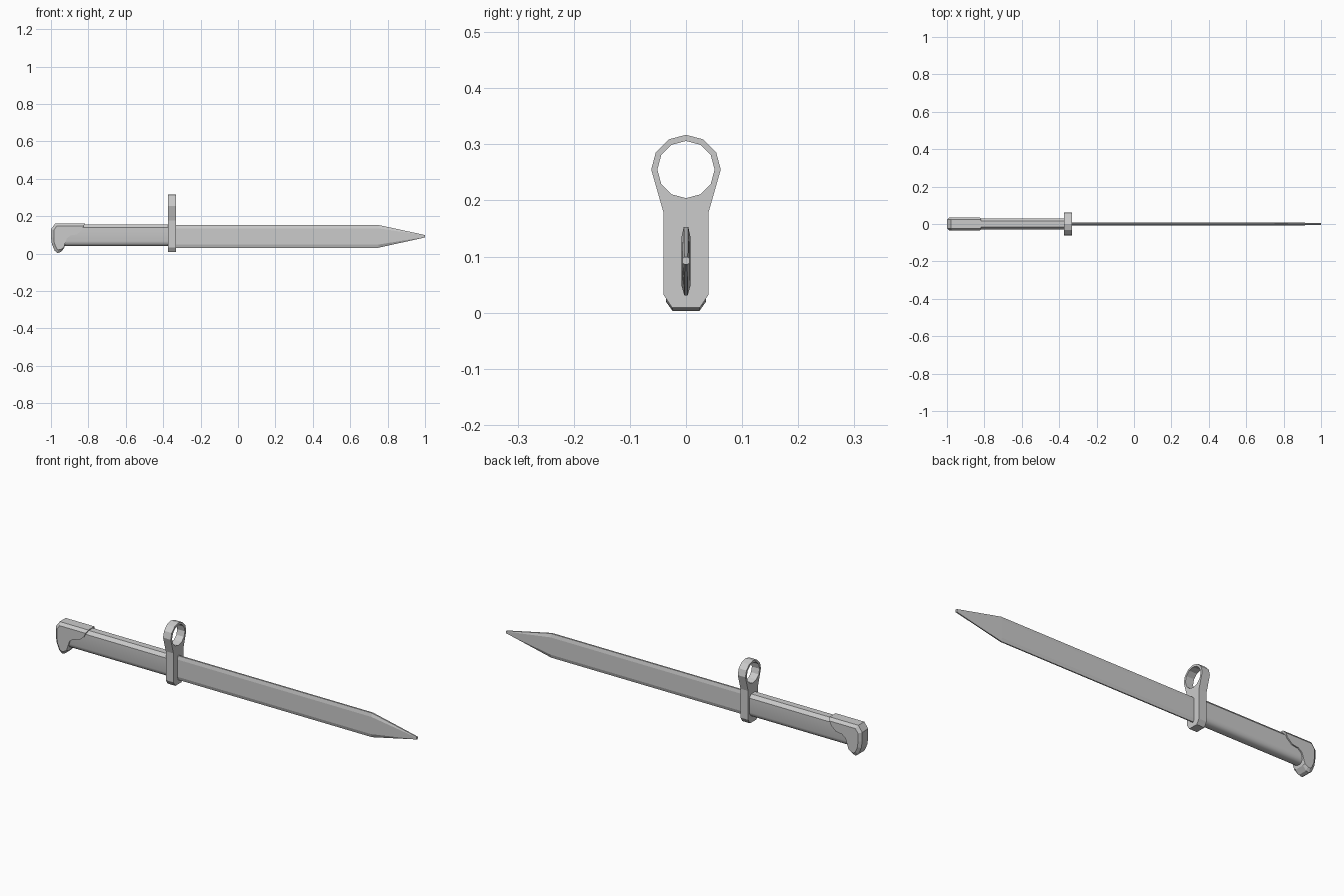
import bpy, bmesh, math

if "Cube" in bpy.data.objects:
    bpy.data.objects.remove(bpy.data.objects["Cube"])


def make_object(name, bm, smooth=False):
    bmesh.ops.recalc_face_normals(bm, faces=bm.faces)
    mesh = bpy.data.meshes.new(name)
    bm.to_mesh(mesh)
    bm.free()
    obj = bpy.data.objects.new(name, mesh)
    bpy.context.collection.objects.link(obj)
    if smooth:
        bpy.context.view_layer.objects.active = obj
        obj.select_set(True)
        bpy.ops.object.shade_smooth_by_angle(angle=math.radians(35))
        obj.select_set(False)
    return obj


def loft(name, rings, smooth=False):
    """Skin a list of equal-length closed rings and cap both ends."""
    bm = bmesh.new()
    loops = [[bm.verts.new(p) for p in ring] for ring in rings]
    n = len(loops[0])
    for a, b in zip(loops, loops[1:]):
        for i in range(n):
            j = (i + 1) % n
            bm.faces.new((a[i], a[j], b[j], b[i]))
    bm.faces.new(loops[0])
    bm.faces.new(loops[-1])
    return make_object(name, bm, smooth)


def section(x, half):
    """Half outline of (y, z) points mirrored across y = 0, placed at x."""
    return [(x, y, z) for y, z in half] + [(x, -y, z) for y, z in reversed(half)]


# Blade: thin bevelled bar tapering to a small blunt point
blade = [(0.004, 0.153), (0.008, 0.135), (0.008, 0.048), (0.003, 0.031)]
tip = [(0.003, 0.099), (0.006, 0.097), (0.006, 0.088), (0.002, 0.086)]
loft("blade", [section(-0.35, blade), section(0.75, blade), section(1.0, tip)])

# Grip: slab with chamfered top and rounded underside
grip = [(0.016, 0.154), (0.030, 0.138), (0.030, 0.066), (0.026, 0.052),
        (0.018, 0.044), (0.008, 0.040)]
loft("grip", [section(-0.96, grip), section(-0.35, grip)], smooth=True)

# Pommel: hooked side profile, outer rim chamfered, notch edges left square
rim = [(-0.978, 0.160), (-0.818, 0.160), (-0.835, 0.125), (-0.862, 0.102),
       (-0.895, 0.097), (-0.915, 0.082), (-0.924, 0.055), (-0.930, 0.028),
       (-0.948, 0.008), (-0.965, 0.003), (-0.980, 0.015), (-0.995, 0.050),
       (-1.0, 0.085), (-1.0, 0.130)]
face = [(-0.970, 0.146), (-0.825, 0.146), (-0.835, 0.125), (-0.862, 0.102),
        (-0.895, 0.097), (-0.915, 0.082), (-0.924, 0.055), (-0.932, 0.032),
        (-0.948, 0.022), (-0.960, 0.020), (-0.970, 0.027), (-0.982, 0.055),
        (-0.985, 0.085), (-0.985, 0.125)]
loft("pommel", [[(x, y, z) for x, z in prof] for y, prof in
                ((-0.036, face), (-0.024, rim), (0.024, rim), (0.036, face))])

# Crossguard: plate with a twelve-sided muzzle ring cut through it
RING_Z = 0.255


def arc(radius, first, last):
    return [(radius * math.sin(math.radians(30 * i)),
             RING_Z + radius * math.cos(math.radians(30 * i)))
            for i in range(first, last + 1)]


half = arc(0.062, 1, 3) + [(0.040, 0.178), (0.040, 0.032), (0.025, 0.009)]
outer = [(0, RING_Z + 0.062)] + half + [(-y, z) for y, z in reversed(half)]
bm = bmesh.new()
edges = []
for outline in (outer, arc(0.051, 0, 11)):
    vs = [bm.verts.new((-0.375, y, z)) for y, z in outline]
    edges += [bm.edges.new((vs[i - 1], vs[i])) for i in range(len(vs))]
bmesh.ops.triangle_fill(bm, edges=edges, use_beauty=True)
back = bm.faces[:]
ext = bmesh.ops.extrude_face_region(bm, geom=back, use_keep_orig=True)
bmesh.ops.translate(bm, vec=(0.043, 0, 0),
                    verts=[g for g in ext["geom"] if isinstance(g, bmesh.types.BMVert)])
make_object("crossguard", bm)
